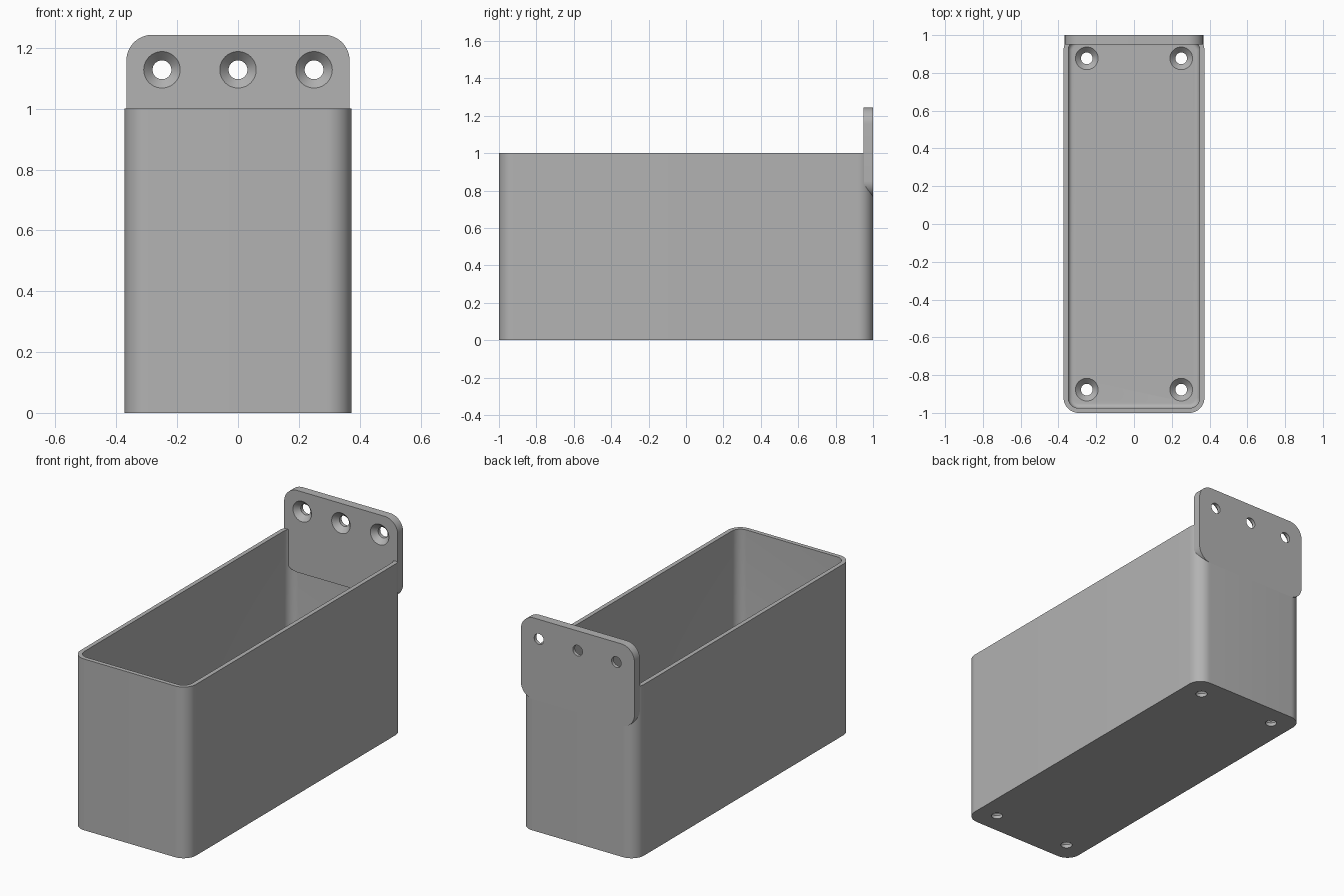
import bpy
import bmesh
from math import sin, cos, pi, radians
from mathutils import Matrix

if "Cube" in bpy.data.objects:
    bpy.data.objects.remove(bpy.data.objects["Cube"], do_unlink=True)

# Single plain grey
grey = bpy.data.materials.new("plain grey")
grey.use_nodes = True
COLOUR = (0.45, 0.45, 0.45, 1)
grey.diffuse_color = COLOUR
grey.node_tree.nodes["Principled BSDF"].inputs["Base Color"].default_value = COLOUR

HALF_W, HALF_L, HEIGHT = 0.373, 1.0, 1.0
WALL, FLOOR, FILLET = 0.025, 0.05, 0.025
PLATE = 0.05


def rounded_rect(hw, hl, r, steps=12):
    """Counter-clockwise rounded rectangle centred on the origin."""
    pts = []
    for q, (sx, sy) in enumerate(((1, 1), (-1, 1), (-1, -1), (1, -1))):
        for i in range(steps + 1):
            a = (q + i / steps) * pi / 2
            pts.append((sx * (hw - r) + r * cos(a), sy * (hl - r) + r * sin(a)))
    return pts


def circle(r, n=48):
    return [(r * cos(2 * pi * i / n), r * sin(2 * pi * i / n)) for i in range(n)]


def loft(name, rings, matrix=Matrix()):
    """Capped solid through a stack of (outline, height) rings."""
    bm = bmesh.new()
    loops = [[bm.verts.new((x, y, z)) for x, y in pts] for pts, z in rings]
    for low, high in zip(loops, loops[1:]):
        n = len(low)
        for i in range(n):
            j = (i + 1) % n
            bm.faces.new((low[i], low[j], high[j], high[i]))
    bm.faces.new(loops[0][::-1])
    bm.faces.new(loops[-1])
    bm.transform(matrix)
    bmesh.ops.recalc_face_normals(bm, faces=bm.faces)
    mesh = bpy.data.meshes.new(name)
    bm.to_mesh(mesh)
    bm.free()
    mesh.materials.append(grey)
    obj = bpy.data.objects.new(name, mesh)
    bpy.context.collection.objects.link(obj)
    return obj


def screw_cutter(matrix):
    """Countersunk hole through a sheet lying between z = 0 and z = 0.05."""
    cutter = loft("screw_cutter", [
        (circle(0.031), -0.05), (circle(0.031), 0.02),
        (circle(0.06), PLATE), (circle(0.06), PLATE + 0.02)], matrix)
    cutter.hide_render = True
    return cutter


def activate(obj):
    bpy.ops.object.select_all(action='DESELECT')
    obj.select_set(True)
    bpy.context.view_layer.objects.active = obj


def cut(obj, cutter):
    activate(obj)
    mod = obj.modifiers.new("cut", 'BOOLEAN')
    mod.operation = 'DIFFERENCE'
    mod.solver = 'EXACT'
    mod.object = cutter
    bpy.ops.object.modifier_apply(modifier=mod.name)
    bpy.data.objects.remove(cutter, do_unlink=True)


# Open bin with rounded corners
outline = rounded_rect(HALF_W, HALF_L, 0.08)
box = loft("bin", [(outline, 0), (outline, HEIGHT)])

# Hollow, with a small fillet around the floor
rings = []
for k in range(7):
    a = k / 6 * pi / 2
    inset = WALL + FILLET * (1 - sin(a))
    rings.append((rounded_rect(HALF_W - inset, HALF_L - inset, 0.08 - inset),
                  FLOOR + FILLET * (1 - cos(a))))
rings.append((rings[-1][0], HEIGHT + 0.1))
cavity = loft("cavity_cutter", rings)
cavity.hide_render = True
cut(box, cavity)

# Drain or screw holes in the floor corners
for sx in (-1, 1):
    for sy in (-1, 1):
        cut(box, screw_cutter(Matrix.Translation((sx * 0.25, sy * 0.877, 0))))

# Mounting plate, standing up at the back; its local z points to the front
PLATE_LOW, PLATE_TOP = 0.765, 1.243
upright = Matrix.Translation((0, HALF_L, 0)) @ Matrix.Rotation(radians(90), 4, 'X')
middle = Matrix.Translation((0, (PLATE_LOW + PLATE_TOP) / 2, 0))
outline = rounded_rect(0.367, (PLATE_TOP - PLATE_LOW) / 2, 0.085)
plate = loft("mounting_plate", [(outline, 0), (outline, PLATE)], upright @ middle)
for x in (-0.25, 0, 0.25):
    cut(plate, screw_cutter(upright @ Matrix.Translation((x, 1.128, 0))))

for obj in (box, plate):
    activate(obj)
    bpy.ops.object.shade_smooth_by_angle(angle=radians(30))
